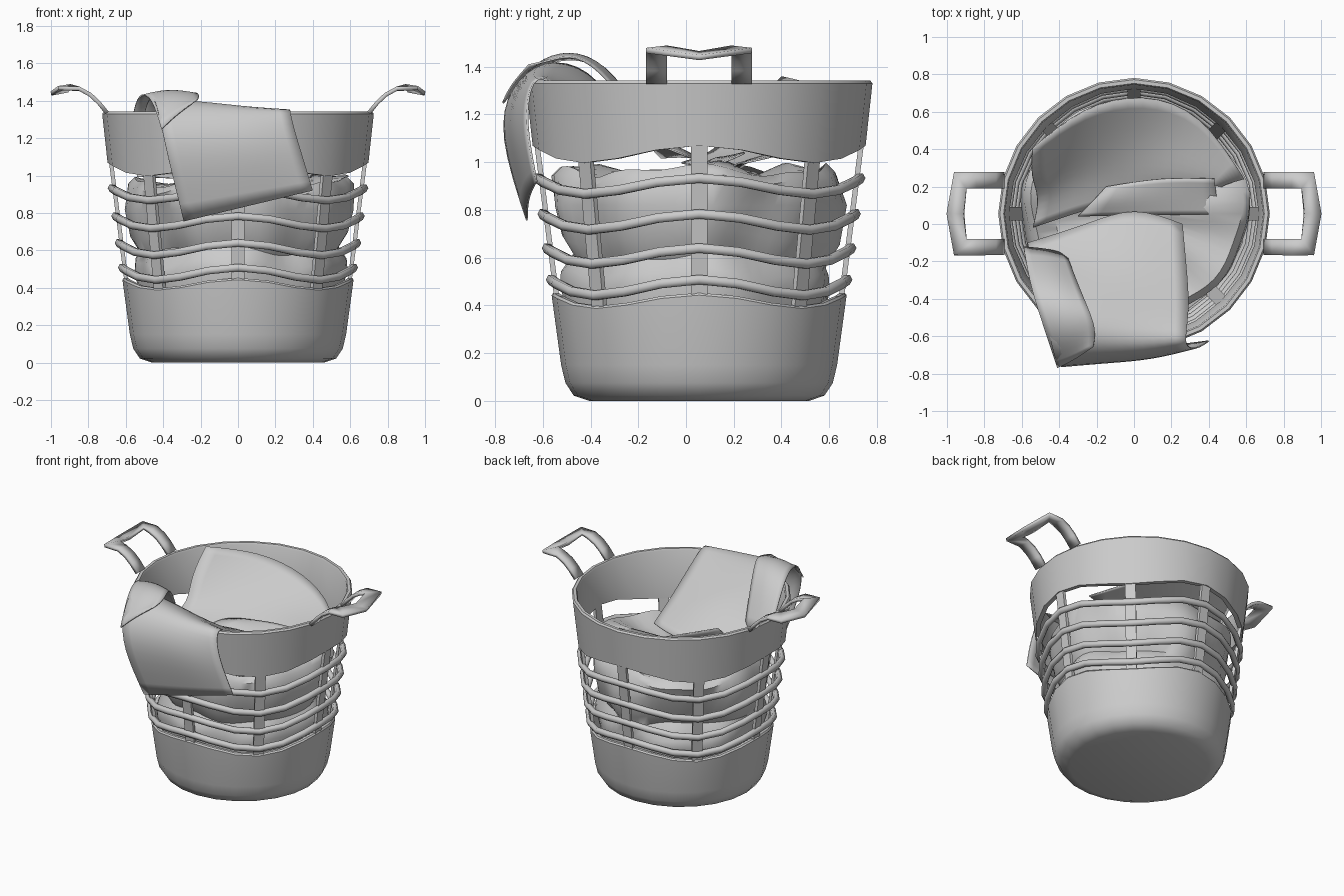
import bpy, bmesh, math
from math import sin, cos, pi

if "Cube" in bpy.data.objects:
    bpy.data.objects.remove(bpy.data.objects["Cube"])

CY = 0.055      # basket axis sits slightly behind the origin
SIDES = 24


def finish(name, verts, faces, angle=40):
    me = bpy.data.meshes.new(name)
    me.from_pydata(verts, [], faces)
    bm = bmesh.new()
    bm.from_mesh(me)
    bmesh.ops.remove_doubles(bm, verts=bm.verts, dist=1e-5)
    bmesh.ops.recalc_face_normals(bm, faces=bm.faces)
    bm.to_mesh(me)
    bm.free()
    ob = bpy.data.objects.new(name, me)
    bpy.context.collection.objects.link(ob)
    bpy.ops.object.select_all(action='DESELECT')
    ob.select_set(True)
    bpy.context.view_layer.objects.active = ob
    bpy.ops.object.shade_smooth_by_angle(angle=math.radians(angle))
    return ob


def lathe(name, profile, closed, sides=SIDES, angle=40):
    """Spin profile(theta) -> [(r, z), ...] round the basket axis."""
    verts, faces = [], []
    for i in range(sides):
        t = 2 * pi * i / sides
        p = profile(t)
        n = len(p)
        verts += [(r * cos(t), CY + r * sin(t), z) for r, z in p]
    for i in range(sides):
        k = (i + 1) % sides
        for j in range(n if closed else n - 1):
            m = (j + 1) % n
            quad = [i * n + j, k * n + j, k * n + m, i * n + m]
            if p[j][0] == 0:
                quad = [i * n + j, k * n + m, i * n + m]
            elif p[m][0] == 0:
                quad = [i * n + j, k * n + j, i * n + m]
            faces.append(quad)
    # all axis points merge in finish()
    return finish(name, verts, faces, angle)


def sheet(name, rows, levels=2, thick=0.008):
    """Smooth sheet lofted through rows of control points."""
    n = len(rows[0])
    verts = [p for r in rows for p in r]
    faces = [(i * n + j, i * n + j + 1, (i + 1) * n + j + 1, (i + 1) * n + j)
             for i in range(len(rows) - 1) for j in range(n - 1)]
    ob = finish(name, verts, faces, 180)
    s = ob.modifiers.new("smooth", 'SUBSURF')
    s.levels = s.render_levels = levels
    s.boundary_smooth = 'PRESERVE_CORNERS'
    ob.modifiers.new("thickness", 'SOLIDIFY').thickness = thick
    return ob


def wall(z):
    return 0.615 + 0.129 * (z - 0.43)


def wave(t):
    return cos(4 * t)


# solid lower tub with wavy top edge
def tub(t):
    z = 0.425 + 0.028 * wave(t)
    return [(0, 0), (0.46, 0), (0.525, 0.022), (0.56, 0.075), (0.578, 0.15),
            (wall(z), z - 0.01), (wall(z) - 0.008, z), (wall(z) - 0.028, z),
            (0.54, 0.12), (0.44, 0.04), (0, 0.04)]


lathe("lower_tub", tub, False)


# upper band with wavy bottom edge
def band(t):
    z = 1.033 + 0.036 * wave(t)
    return [(0.717, 1.342), (0.726, 1.33), (wall(z), z), (wall(z) - 0.03, z),
            (0.69, 1.33), (0.697, 1.342)]


lathe("upper_band", band, True)

# four wavy hoops
for i, z0 in enumerate((0.475, 0.607, 0.75, 0.9)):
    def hoop(t, z0=z0):
        z = z0 + 0.033 * wave(t)
        return [(wall(z) - 0.004 + 0.021 * cos(a * pi / 3),
                 z + 0.023 * sin(a * pi / 3)) for a in range(6)]
    lathe(f"hoop_{i + 1}", hoop, True, angle=65)

# eight upright slats
for i in range(8):
    t = i * pi / 4
    vs = []
    for z in (0.39, 1.04 + 0.03 * wave(t)):
        for dr, w in ((-0.03, -0.035), (-0.03, 0.035), (-0.008, 0.035), (-0.008, -0.035)):
            r = wall(z) + dr
            vs.append((r * cos(t) - w * sin(t), CY + r * sin(t) + w * cos(t), z))
    finish(f"slat_{i + 1}", vs, [(0, 1, 2, 3), (4, 5, 6, 7)] +
           [(a, (a + 1) % 4, (a + 1) % 4 + 4, a + 4) for a in range(4)])

# carrying handles: flat strip, (outer, inner) edge pairs from arm to mid grip
half = [((0.70, 0.222, 1.335), (0.70, 0.135, 1.335)),
        ((0.745, 0.222, 1.39), (0.745, 0.135, 1.39)),
        ((0.79, 0.222, 1.432), (0.79, 0.135, 1.432)),
        ((0.85, 0.222, 1.465), (0.845, 0.135, 1.462)),
        ((0.962, 0.222, 1.468), (0.895, 0.135, 1.478)),
        ((1.0, 0.0, 1.438), (0.91, 0.0, 1.455))]
strip = half + [tuple((x, -y, z) for x, y, z in pair) for pair in half[-2::-1]]
for side, sx in (("right", 1), ("left", -1)):
    vs = [(sx * x, CY + y, z) for pair in strip for x, y, z in pair]
    fs = [(2 * i, 2 * i + 1, 2 * i + 3, 2 * i + 2) for i in range(len(strip) - 1)]
    ob = finish(f"{side}_handle", vs, fs, 35)
    m = ob.modifiers.new("thickness", 'SOLIDIFY')
    m.thickness, m.offset = 0.022, 0


# crumpled laundry filling the basket
def pile(t):
    a = 0.022 * sin(3 * t + 1) + 0.012 * sin(7 * t)
    b = 0.02 * sin(4 * t + 2) + 0.012 * sin(9 * t + 1)
    return [(0, 0.1), (0.48, 0.1), (0.535 + a / 2, 0.36), (0.56 + a, 0.47 + b),
            (0.555 + a, 0.53 + b), (0.51 + b, 0.60 + a), (0.56 + b, 0.68 + a),
            (0.59 + b, 0.82), (0.595 + a, 0.93 + b), (0.56 + a, 0.965 + b),
            (0.42, 0.94 + 2 * a), (0.2, 0.92 + b), (0, 0.92)]


lathe("laundry_pile", pile, False, 64, 50)

# cloth leaning against the back wall
sheet("back_cloth", [
    [(-.54, .40, 1.36), (-.27, .63, 1.31), (.05, .70, 1.21), (.36, .60, 1.08), (.59, .24, 1.0)],
    [(-.55, .24, 1.20), (-.27, .43, 1.17), (.05, .47, 1.07), (.32, .42, 1.05), (.52, .22, 1.0)],
    [(-.50, .14, 1.05), (-.25, .26, 1.04), (.05, .26, 1.0), (.28, .24, 1.02), (.46, .2, .99)],
    [(-.54, -.02, 1.0), (-.28, .07, .99), (.05, .16, .95), (.28, .18, .95), (.45, .16, .94)]])

# folded piece lying in the middle
sheet("middle_cloth", [
    [(-.15, .20, 1.02), (.15, .25, 1.05), (.43, .24, 1.04)],
    [(-.22, .12, 1.03), (.15, .15, 1.02), (.44, .15, 1.0)],
    [(-.30, .04, .97), (.15, .05, .98), (.46, .05, .97)]])

# cloth hanging over the front rim
sheet("draped_cloth", [
    [(-.57, -.10, 1.02), (-.25, .00, 1.03), (.0, .10, 1.01), (.26, .00, 1.03)],
    [(-.53, -.27, 1.20), (-.28, -.18, 1.11), (.0, -.12, 1.12), (.28, -.22, 1.12)],
    [(-.49, -.40, 1.40), (-.25, -.38, 1.36), (.0, -.40, 1.28), (.30, -.45, 1.24)],
    [(-.45, -.60, 1.44), (-.20, -.61, 1.43), (.05, -.63, 1.41), (.27, -.62, 1.40)],
    [(-.42, -.74, 1.32), (-.18, -.73, 1.31), (.06, -.72, 1.29), (.29, -.67, 1.28)],
    [(-.38, -.79, 1.12), (-.13, -.76, 1.12), (.10, -.74, 1.12), (.34, -.67, 1.12)],
    [(-.29, -.67, .755), (-.06, -.67, .81), (.17, -.66, .865), (.40, -.63, .92)]])

# loose fold on the left of the draped cloth
sheet("draped_fold", [
    [(-.59, -.12, 1.12), (-.46, -.13, 1.11), (-.36, -.16, 1.10)],
    [(-.56, -.30, 1.37), (-.42, -.30, 1.40), (-.30, -.32, 1.36)],
    [(-.52, -.44, 1.45), (-.38, -.45, 1.48), (-.24, -.46, 1.46)],
    [(-.46, -.62, 1.42), (-.34, -.60, 1.46), (-.20, -.57, 1.43)],
    [(-.41, -.77, 1.25), (-.34, -.74, 1.32), (-.22, -.66, 1.41)]])
